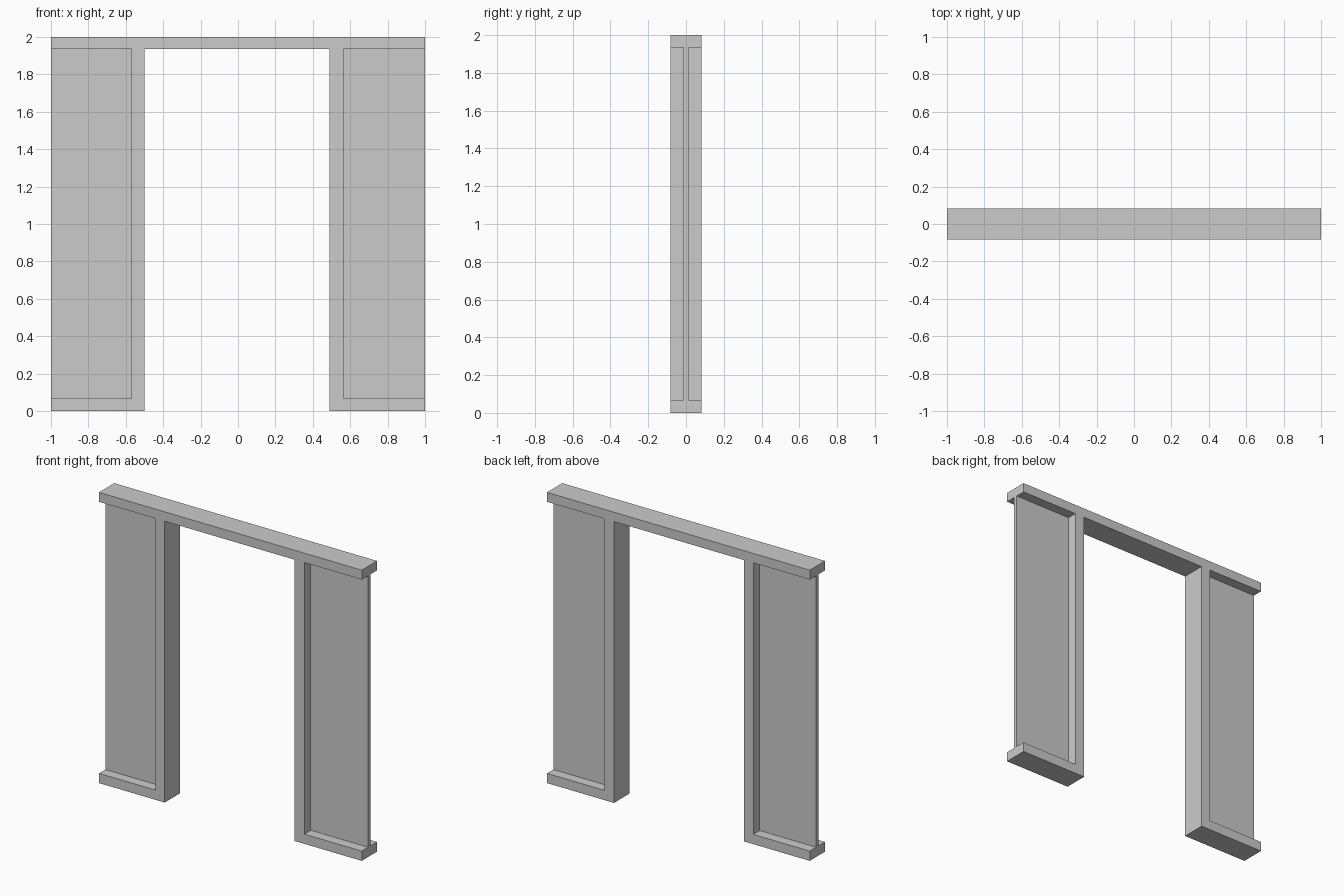
import bpy, bmesh

if "Cube" in bpy.data.objects:
    bpy.data.objects.remove(bpy.data.objects["Cube"])

DEPTH = 0.166         # full frame depth
PANEL = 0.027         # thin infill panel
RAIL_LOW, RAIL_HIGH = 0.067, 1.935


def prism(name, outline, depth):
    """Extrude an x/z outline symmetrically about y = 0."""
    bm = bmesh.new()
    face = bm.faces.new([bm.verts.new((x, -depth / 2, z)) for x, z in outline])
    ext = bmesh.ops.extrude_face_region(bm, geom=[face])
    verts = [v for v in ext["geom"] if isinstance(v, bmesh.types.BMVert)]
    bmesh.ops.translate(bm, verts=verts, vec=(0, depth, 0))
    bmesh.ops.recalc_face_normals(bm, faces=bm.faces)
    mesh = bpy.data.meshes.new(name)
    bm.to_mesh(mesh)
    bm.free()
    obj = bpy.data.objects.new(name, mesh)
    bpy.context.collection.objects.link(obj)
    return obj


# Frame: header, two door posts and two bottom rails in one outline
prism("door_frame", [
    (-1, 2), (-1, RAIL_HIGH), (-0.57, RAIL_HIGH), (-0.57, RAIL_LOW),
    (-1, RAIL_LOW), (-1, 0), (-0.50, 0), (-0.50, RAIL_HIGH),
    (0.49, RAIL_HIGH), (0.49, 0), (1, 0), (1, RAIL_LOW),
    (0.563, RAIL_LOW), (0.563, RAIL_HIGH), (1, RAIL_HIGH), (1, 2),
], DEPTH)

# Recessed side panels, open at the outer ends
for name, x0, x1 in (("left_panel", -1, -0.57), ("right_panel", 0.563, 1)):
    prism(name, [(x0, RAIL_LOW), (x1, RAIL_LOW), (x1, RAIL_HIGH), (x0, RAIL_HIGH)], PANEL)
